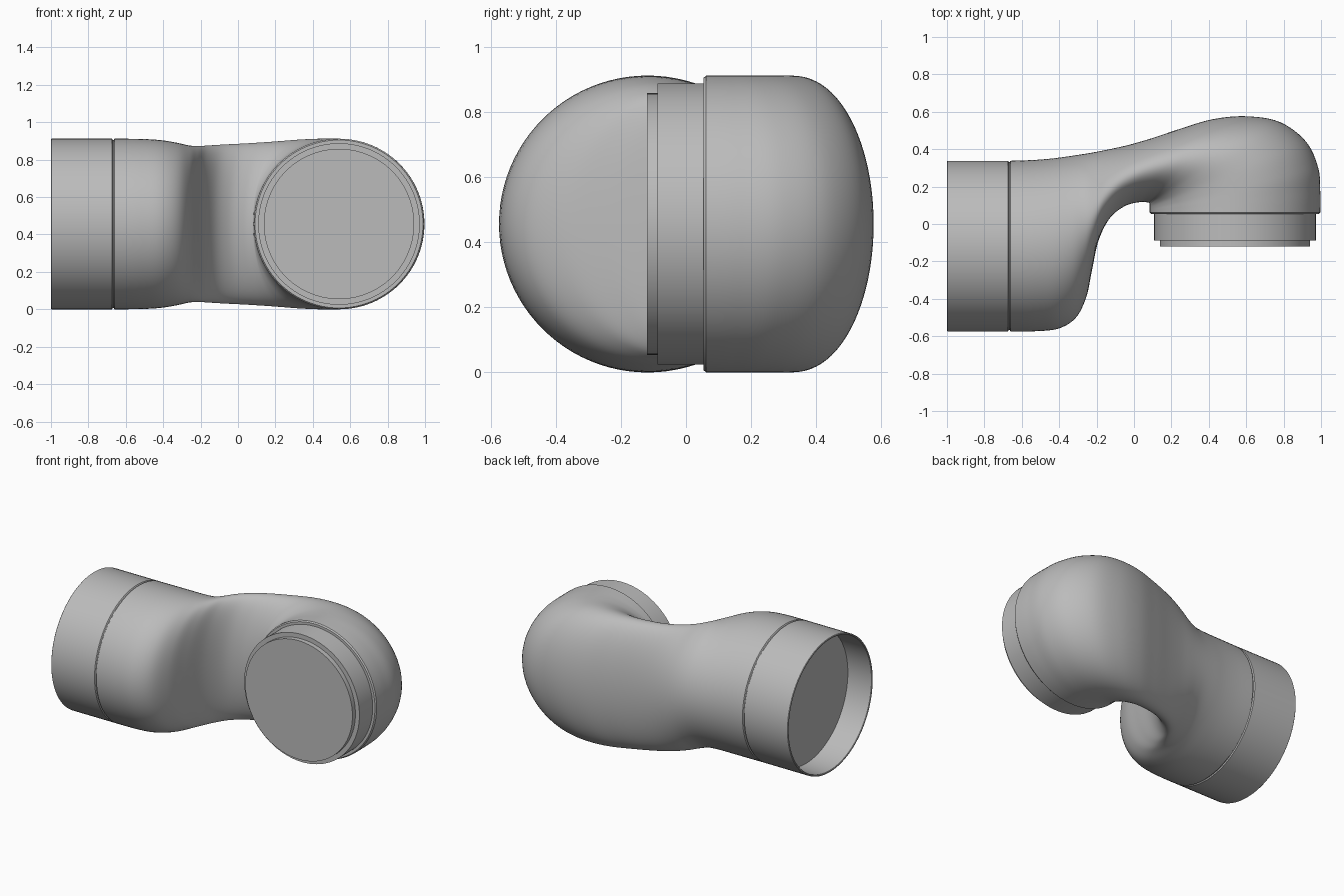
import bpy, bmesh, math
from mathutils import Vector

cube = bpy.data.objects.get("Cube")
if cube:
    bpy.data.objects.remove(cube, do_unlink=True)

SIDES, STEPS = 96, 6
MID_Z, R = 0.456, 0.456
SOCKET_Y, SPIGOT_X = -0.118, 0.54      # centre lines of the two ends

grey = bpy.data.materials.new("plain grey")
grey.use_nodes = True
colour = (0.5, 0.5, 0.5, 1)
grey.diffuse_color = colour
grey.node_tree.nodes["Principled BSDF"].inputs["Base Color"].default_value = colour


def along_x(x, r):
    """Round section across the socket axis."""
    return (x, SOCKET_Y - r, x, SOCKET_Y + r, r)


def along_y(y, r):
    """Round section across the spigot axis."""
    return (SPIGOT_X - r, y, SPIGOT_X + r, y, r)


def skin(name, sections):
    """Closed skin over elliptical sections (inner x, y, outer x, y, half height)."""
    bm = bmesh.new()
    rings = []
    for ix, iy, ox, oy, h in sections:
        centre = Vector(((ix + ox) / 2, (iy + oy) / 2, MID_Z))
        half = Vector(((ox - ix) / 2, (oy - iy) / 2, 0))
        ring = []
        for i in range(SIDES):
            a = math.tau * i / SIDES
            ring.append(bm.verts.new(centre + half * math.cos(a) + Vector((0, 0, h * math.sin(a)))))
        rings.append(ring)
    for a, b in zip(rings, rings[1:]):
        for i in range(SIDES):
            j = (i + 1) % SIDES
            bm.faces.new((a[i], a[j], b[j], b[i]))
    bm.faces.new(rings[0])
    bm.faces.new(rings[-1])
    bmesh.ops.recalc_face_normals(bm, faces=bm.faces)
    mesh = bpy.data.meshes.new(name)
    bm.to_mesh(mesh)
    bm.free()
    mesh.materials.append(grey)
    obj = bpy.data.objects.new(name, mesh)
    bpy.context.collection.objects.link(obj)
    bpy.ops.object.select_all(action='DESELECT')
    obj.select_set(True)
    bpy.context.view_layer.objects.active = obj
    bpy.ops.object.shade_smooth_by_angle(angle=math.radians(30))
    return obj


def smooth_path(keys):
    """Catmull-Rom interpolation through the key sections."""
    pts = [keys[0]] + keys + [keys[-1]]
    out = []
    for p, q, r, s in zip(pts, pts[1:], pts[2:], pts[3:]):
        for k in range(STEPS):
            t = k / STEPS
            out.append(tuple(
                0.5 * (2 * b + (c - a) * t + (2 * a - 5 * b + 4 * c - d) * t * t
                       + (3 * b - a - 3 * c + d) * t ** 3)
                for a, b, c, d in zip(p, q, r, s)))
    return out + [keys[-1]]


# Swept elbow body, from socket end to spigot end
keys = [
    along_x(-0.66, R),
    (-0.52, -0.573, -0.54, 0.342, 0.455),
    (-0.40, -0.558, -0.44, 0.35, 0.449),
    (-0.31, -0.50, -0.35, 0.362, 0.435),
    (-0.255, -0.39, -0.27, 0.374, 0.42),
    (-0.225, -0.25, -0.20, 0.386, 0.417),
    (-0.19, -0.09, -0.12, 0.402, 0.42),
    (-0.13, 0.03, -0.02, 0.425, 0.425),
    (-0.05, 0.095, 0.10, 0.46, 0.43),
    (0.03, 0.117, 0.25, 0.51, 0.437),
    (0.075, 0.115, 0.42, 0.56, 0.445),
    (0.083, 0.108, 0.60, 0.576, 0.452),
    (0.084, 0.10, 0.78, 0.545, R),
    (0.084, 0.092, 0.92, 0.44, R),
    (0.084, 0.082, 0.985, 0.30, R),
    (0.084, 0.072, 0.996, 0.17, R),
    along_y(0.062, R),
]
skin("elbow_body", [along_x(-0.665, 0.449)] + smooth_path(keys) + [along_y(0.054, 0.449)])

# Open socket collar with a recessed floor
skin("socket_collar", [along_x(x, r) for x, r in (
    (-0.82, 0.444), (-0.997, 0.444), (-1.0, 0.447), (-1.0, 0.453), (-0.997, R),
    (-0.674, R), (-0.669, 0.449), (-0.66, 0.449))])

# Stepped spigot with a flat end
skin("spigot", [along_y(y, r) for y, r in (
    (0.06, 0.432), (-0.088, 0.432), (-0.088, 0.402), (-0.12, 0.402))])
